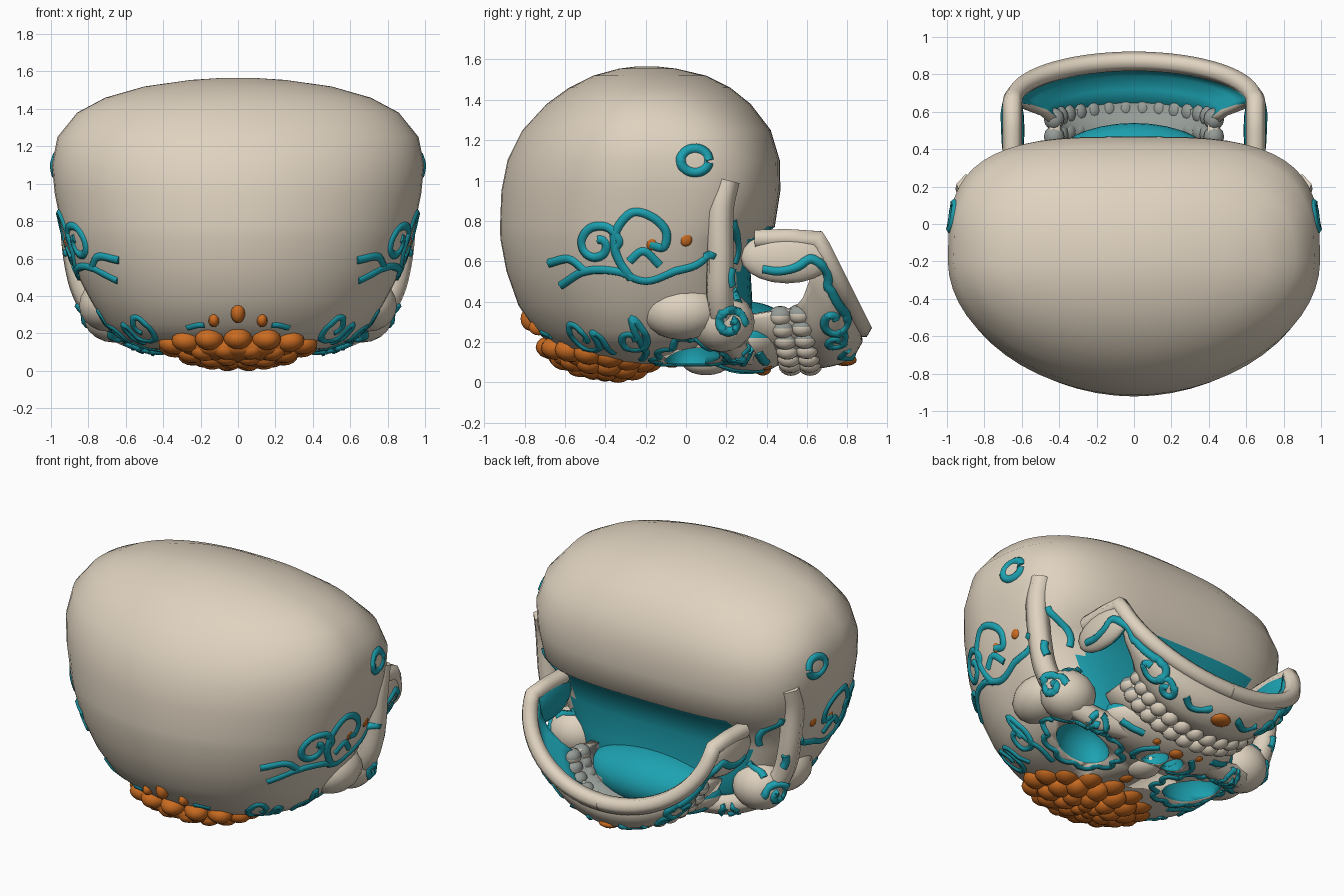
import bpy, bmesh, math
from math import sin, cos, pi
from mathutils import Vector, Matrix
from mathutils.bvhtree import BVHTree

if "Cube" in bpy.data.objects:
    bpy.data.objects.remove(bpy.data.objects["Cube"])


def material(name, rgb):
    m = bpy.data.materials.new(name)
    m.diffuse_color = (*rgb, 1)
    m.use_nodes = True
    m.node_tree.nodes["Principled BSDF"].inputs["Base Color"].default_value = m.diffuse_color
    return m


BONE = material("bone", (0.74, 0.65, 0.525))
TEAL = material("teal", (0.012, 0.36, 0.44))
ORANGE = material("orange", (0.60, 0.15, 0.015))
GREY = material("tooth grey", (0.30, 0.33, 0.31))


def add(name, mesh, *mats):
    ob = bpy.data.objects.new(name, mesh)
    bpy.context.collection.objects.link(ob)
    mesh.materials.clear()
    for m in mats:
        mesh.materials.append(m)
    mesh.shade_smooth()
    return ob


def finish(bm, name, *mats):
    bmesh.ops.recalc_face_normals(bm, faces=bm.faces)
    me = bpy.data.meshes.new(name)
    bm.to_mesh(me)
    bm.free()
    return add(name, me, *mats)


def blobs(name, items, *mats, seg=16):
    """Ellipsoids given as (centre, radii, turn about z)."""
    bm = bmesh.new()
    for loc, rad, turn in items:
        mx = Matrix.Translation(loc) @ Matrix.Rotation(turn, 4, 'Z') @ Matrix.Diagonal((*rad, 1))
        bmesh.ops.create_uvsphere(bm, u_segments=seg, v_segments=seg // 2 + 2, radius=1, matrix=mx)
    return finish(bm, name, *mats)


def loft(rings, closed):
    bm = bmesh.new()
    rows = [[bm.verts.new(p) for p in r] for r in rings]
    n = len(rows[0])
    for a, b in zip(rows, rows[1:]):
        for i in range(n if closed else n - 1):
            j = (i + 1) % n
            bm.faces.new((a[i], a[j], b[j], b[i]))
    if closed:
        bm.faces.new(rows[0])
        bm.faces.new(rows[-1])
    return bm


def bake(ob):
    """Apply the modifiers."""
    ob.data = bpy.data.meshes.new_from_object(ob.evaluated_get(bpy.context.evaluated_depsgraph_get()))
    ob.modifiers.clear()


def recolour(ob, rule):
    for f in ob.data.polygons:
        if rule(f.center, f.normal):
            f.material_index = 1


def spline(pts, k=6):
    """Catmull-Rom sampling of a few control points."""
    p = [Vector(q) for q in pts]
    p = [2 * p[0] - p[1]] + p + [2 * p[-1] - p[-2]]
    out = []
    for a, b, c, d in zip(p, p[1:], p[2:], p[3:]):
        for i in range(k):
            t = i / k
            out.append(0.5 * (2 * b + (c - a) * t + (2 * a - 5 * b + 4 * c - d) * t * t
                              + (3 * b - a - 3 * c + d) * t ** 3))
    return out + [p[-2]]


def tubes(name, paths, r, mat):
    """Tubes along 3D paths, mirrored in x."""
    cu = bpy.data.curves.new(name, 'CURVE')
    cu.dimensions, cu.bevel_depth, cu.bevel_resolution, cu.use_fill_caps = '3D', r, 1, True
    for path in paths:
        for s in (1, -1):
            sp = cu.splines.new('POLY')
            sp.points.add(len(path) - 1)
            for q, v in zip(sp.points, path):
                q.co = (s * v[0], v[1], v[2], 1)
    tmp = bpy.data.objects.new(name + "_path", cu)
    bpy.context.collection.objects.link(tmp)
    me = bpy.data.meshes.new_from_object(tmp.evaluated_get(bpy.context.evaluated_depsgraph_get()))
    bpy.data.objects.remove(tmp)
    return add(name, me, mat)


# cranium: z levels with front y, back y, half width
LEVELS = [(.09, -.42, .2, .30), (.12, -.54, .3, .48), (.17, -.65, .33, .62), (.25, -.74, .34, .71),
          (.38, -.83, .33, .79), (.55, -.89, .32, .88), (.71, -.92, .36, .93), (.77, -.922, .44, .945),
          (.95, -.915, .468, .98), (1.1, -.885, .465, .995), (1.25, -.81, .42, .965), (1.38, -.69, .32, .86),
          (1.46, -.58, .22, .71), (1.52, -.46, .1, .5), (1.555, -.33, -.05, .25), (1.566, -.24, -.15, .08)]
rings = []
for z, y0, y1, w in LEVELS:
    ring = []
    nb = 3.3 if z < 1.15 else 3.3 - 1.3 * (z - 1.15) / .42
    for i in range(56):
        c, s = cos(2 * pi * i / 56), sin(2 * pi * i / 56)
        n = nb if s > 0 else 1.95
        ring.append((math.copysign(abs(c) ** (2 / n), c) * w,
                     -.2 + math.copysign(abs(s) ** (2 / n), s) * ((y1 + .2) if s > 0 else (-.2 - y0)), z))
    rings.append(ring)
cranium = finish(loft(rings, True), "cranium", BONE, TEAL)
recolour(cranium, lambda c, n: c.z < .77 and n.y > .45 and abs(c.x) < .6)

# upper jaw mass, teal on its inner side
snout = blobs("upper_jaw", [((0, .3, .22), (.46, .24, .18), 0)], BONE, TEAL, seg=32)
recolour(snout, lambda c, n: n.z > .1 or c.y > .5)

# eye and nose sockets
cutter = blobs("socket_cutter", [((.42, .03, .13), (.19, .135, .17), .2), ((-.42, .03, .13), (.19, .135, .17), -.2),
                                 ((.065, .27, .06), (.06, .09, .12), .25), ((-.065, .27, .06), (.06, .09, .12), -.25)],
               TEAL, seg=24)
for ob in (cranium, snout):
    m = ob.modifiers.new("sockets", 'BOOLEAN')
    m.object, m.operation, m.solver, m.material_mode = cutter, 'DIFFERENCE', 'EXACT', 'TRANSFER'
    bake(ob)
bpy.data.objects.remove(cutter)

# nasal bridge, cheek arches and cheeks
nose = blobs("nasal_bridge", [((0, .1, .1), (.09, .12, .065), 0)], BONE)
arch = tubes("cheek_arches", [spline([(.88, .2, 1.0), (.885, .17, .85), (.865, .17, .6), (.81, .17, .4),
                                      (.69, .2, .25), (.5, .25, .165), (.3, .3, .15)])], .07, BONE)
cheek = blobs("cheeks", [((s * .66, .18, .3), (.17, .16, .15), 0) for s in (1, -1)]
              + [((s * .7, -.02, .35), (.15, .2, .14), -s * .1) for s in (1, -1)], BONE)


def shell(name, arcs, thick, inner):
    """Half-ellipse rows lofted to a shell with its own inner colour."""
    rows = [[(a * cos(t), y + dy * sin(t), zc - b * sin(t)) for t in [pi * i / 32 for i in range(33)]]
            for a, zc, b, y, dy in arcs]
    ob = finish(loft(rows, False), name, BONE, inner)
    if sum(f.normal.dot(f.center - Vector((0, .5, .6))) for f in ob.data.polygons) < 0:
        ob.data.flip_normals()
    sol = ob.modifiers.new("shell", 'SOLIDIFY')
    sol.thickness, sol.offset, sol.material_offset = thick, -1, 1
    bake(ob)
    return ob, rows


# lower jaw with rim and branches, gums joining both jaws
jaw, rows = shell("lower_jaw", [(.45, .37, .31, .54, .08), (.50, .42, .34, .58, .15), (.58, .50, .39, .61, .215),
                                (.64, .60, .40, .635, .24), (.65, .71, .44, .65, .22)], .05, TEAL)
gums, _ = shell("gums", [(.47, .33, .24, .3, .06), (.46, .35, .27, .42, .07), (.45, .37, .31, .56, .08)], .06, GREY)
rim = tubes("jaw_rim", [[(.65, .34, .71), (.65, .5, .715)] + rows[-1][:17]], .052, BONE)
ramus = blobs("jaw_branches", [((s * .645, .5, .62), (.06, .23, .13), 0) for s in (1, -1)], BONE, TEAL)
recolour(ramus, lambda c, n: n.x * c.x < -.1)

# teeth along two arches, grey on the inner side
items = []
for y, a, zc, b in ((.46, .43, .36, .28), (.555, .43, .37, .29)):
    for i in range(14):
        t = pi * (i + .5) / 14
        items.append(((a * cos(t), y + .06 * sin(t), zc - b * sin(t)), (.055, .06, .05), 0))
teeth = blobs("teeth", items, BONE, GREY, seg=12)
recolour(teeth, lambda c, n: n.z > .2)

# surfaces on which the ornaments are laid
trees = [BVHTree.FromPolygons([v.co for v in ob.data.vertices], [p.vertices for p in ob.data.polygons])
         for ob in (cranium, snout, nose, arch, cheek, jaw, gums, rim, ramus)]


def drop(p, side):
    """Project (y, z) from the right side, or (x, y) from below; sink slightly."""
    o, d = (Vector((3, *p)), Vector((-1, 0, 0))) if side else (Vector((*p, -3)), Vector((0, 0, 1)))
    hits = [h for h in (t.ray_cast(o, d) for t in trees) if h[0]]
    if hits:
        h = min(hits, key=lambda q: q[3])
        return h[0] + h[1] * math.copysign(.012, h[1].dot(d))


def lay(paths, side):
    out = []
    for p in paths:
        run = []
        for h in [drop(v, side) for v in spline(p)] + [None]:
            if h and (not run or (h - run[-1]).length < .1):
                run.append(h)
            else:  # break the stroke at gaps
                out += [run] if len(run) > 2 else []
                run = [h] if h else []
    return out


def spiral(cx, cy, r, a0, turns):
    return [(cx + r * (1 - .083 * i) * cos(a0 + turns * 2 * pi * i / 9),
             cy + r * (1 - .083 * i) * sin(a0 + turns * 2 * pi * i / 9)) for i in range(10)]


# scrollwork on the sides
tubes("side_scrolls", lay([
    [(-.62, .48), (-.5, .55), (-.35, .55), (-.2, .5), (-.05, .55), (.05, .58), (.13, .64)],
    [(-.68, .59), (-.58, .61), (-.5, .55)],
    [(-.3, .54), (-.35, .65)] + spiral(-.44, .68, .11, .2, 1.2),
    [(-.27, .51), (-.34, .62), (-.35, .74), (-.27, .84), (-.17, .82), (-.1, .75), (-.11, .67), (-.18, .68)],
    [(-.28, .6), (-.21, .65), (-.13, .58)],
    [(.045 + .07 * cos(i * pi / 6), 1.1 + .06 * sin(i * pi / 6)) for i in range(13)],
    [(.235, .8), (.26, .66), (.225, .52), (.26, .4)],
    [(.38, .56), (.46, .55), (.55, .57), (.62, .61), (.69, .56), (.72, .45), (.77, .36)] + spiral(.73, .3, .08, .6, -1),
    spiral(.22, .29, .08, 0, 1.2)], True), .027, TEAL)

# scrollwork on the face, scalloped eye borders
eyes = [(.42 + .2 * k * cos(t), .03 + .15 * k * sin(t))
        for t, k in [(2 * pi * i / 40, 1.14 + .2 * abs(sin(pi * i / 4))) for i in range(41)]]
tubes("face_scrolls", lay([
    eyes, [(.18, -.71), (.22, -.7), (.27, -.67)],
    [(.5, -.36), (.6, -.42)] + spiral(.52, -.52, .1, .6, 1.2),
    [(.44, -.22), (.58, -.2)] + spiral(.65, -.27, .09, 0, 1.2),
    [(.12, .38), (.19, .3), (.18, .2), (.13, .15)],
    spiral(.5, .26, .07, 0, 1.2), [(.26, .4), (.33, .38), (.4, .36)],
    [(.1, .83), (.2, .77), (.27, .8)], spiral(.37, .74, .06, 0, 1.2)], False), .025, TEAL)

# orange dots and leaves
dots = []
for p, side, rad in (((-.17, .69), True, (.02, .03, .04)), ((0, .71), True, (.02, .035, .04)),
                     ((.13, -.74), False, (.03, .05, .04)), ((0, -.78), False, (.04, .05, .06)),
                     ((0, -.07), False, (.04, .05, .03)), ((0, .385), False, (.05, .04, .03)),
                     ((.16, .4), False, (.03, .03, .02)), ((0, .79), False, (.07, .06, .03))):
    h = drop(p, side)
    if h:
        dots += [((s * h.x, h.y, h.z), rad, 0) for s in ((1, -1) if h.x > .01 else (1,))]
blobs("orange_dots", dots, ORANGE, seg=12)

# layered flower on the forehead
petals = [((0, -.43, .13), (.35, .26, .09), 0)]
for n, rx, ry, z, r in ((14, .345, .225, .14, .082), (12, .25, .17, .09, .075), (8, .15, .1, .06, .065), (4, .05, .04, .045, .05)):
    for i in range(n):
        t = 2 * pi * (i + .5) / n
        petals.append(((rx * cos(t), -.43 + ry * sin(t), z - .15 * ry * sin(t)), (r * 1.1, r * .95, r * .75), t))
blobs("flower", petals, ORANGE, seg=12)
